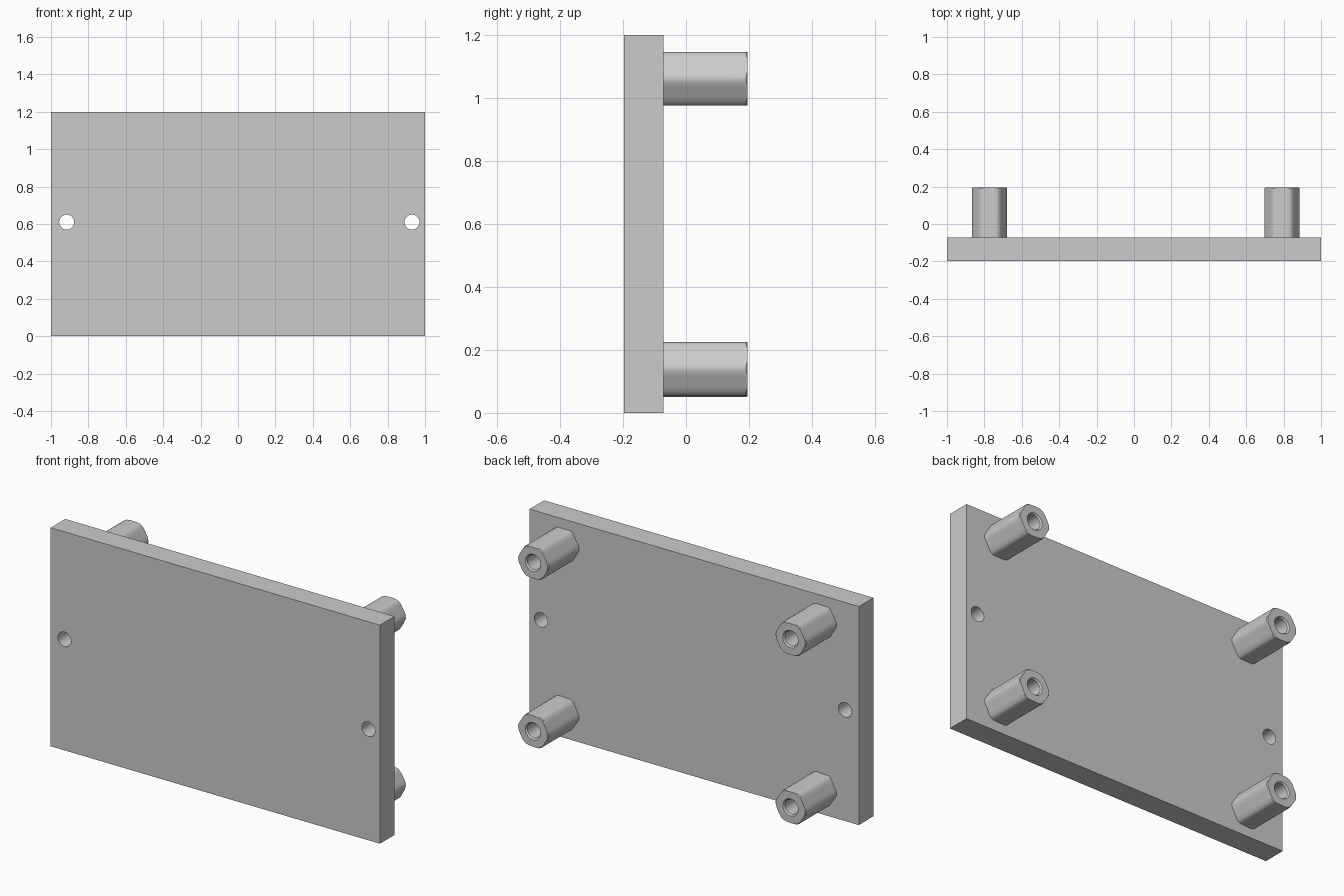
import bpy, bmesh
from math import sin, cos, radians

cube = bpy.data.objects.get("Cube")
if cube:
    bpy.data.objects.remove(cube, do_unlink=True)

grey = bpy.data.materials.new("plain_grey")
grey.use_nodes = True
grey.diffuse_color = (0.6, 0.6, 0.6, 1)
grey.node_tree.nodes["Principled BSDF"].inputs["Base Color"].default_value = (0.6, 0.6, 0.6, 1)

FRONT, BACK, END = -0.197, -0.071, 0.196      # plate faces and spacer ends along y
HOLE_Z, HOLE_R = 0.61, 0.04


def activate(obj):
    bpy.ops.object.select_all(action='DESELECT')
    obj.select_set(True)
    bpy.context.view_layer.objects.active = obj


# Flat plate
bpy.ops.mesh.primitive_cube_add(size=1, location=(0, (FRONT + BACK) / 2, 0.6))
plate = bpy.context.object
plate.name = "plate"
plate.scale = (2, BACK - FRONT, 1.2)
bpy.ops.object.transform_apply(location=True, scale=True, rotation=False)
plate.data.materials.append(grey)

# Two through holes near the ends
for x in (-0.916, 0.93):
    bpy.ops.mesh.primitive_cylinder_add(vertices=36, radius=HOLE_R, depth=1,
                                        location=(x, 0, HOLE_Z), rotation=(radians(90), 0, 0))
    cutter = bpy.context.object
    cutter.name = "hole_cutter"
    cutter.hide_render = True
    mod = plate.modifiers.new("hole", 'BOOLEAN')
    mod.object = cutter
    mod.operation = 'DIFFERENCE'
    mod.solver = 'EXACT'
    activate(plate)
    bpy.ops.object.modifier_apply(modifier=mod.name)
    bpy.data.objects.remove(cutter, do_unlink=True)
activate(plate)
bpy.ops.object.shade_smooth_by_angle(angle=radians(25))


# Hexagonal spacer with rounded corners, chamfered end and blind bore
FLAT, CORNER, CHAMFER = 0.085, 0.0935, 0.0895
ANGLES = [60 * k + a for k in range(6) for a in (-6, 0, 6, 18, 30, 42)]


def hex_radius(angle):
    return min(CORNER, FLAT / cos(radians(angle % 60 - 30)))


def spacer(name, x, z, turn):
    bm = bmesh.new()

    def ring(radius, depth):
        return [bm.verts.new((x + radius(a) * cos(radians(a + turn)), depth(a),
                              z + radius(a) * sin(radians(a + turn)))) for a in ANGLES]

    def end_radius(a):
        return min(hex_radius(a), CHAMFER)

    rings = [
        ring(hex_radius, lambda a: BACK - 0.01),
        ring(hex_radius, lambda a: END - 0.001 - (hex_radius(a) - end_radius(a))),
        ring(end_radius, lambda a: END),
        ring(lambda a: 0.047, lambda a: END),
        ring(lambda a: 0.04, lambda a: END - 0.008),
        ring(lambda a: 0.04, lambda a: BACK + 0.002),
    ]
    n = len(ANGLES)
    for low, high in zip(rings, rings[1:]):
        for i in range(n):
            j = (i + 1) % n
            bm.faces.new((low[i], low[j], high[j], high[i]))
    bm.faces.new(rings[0])
    bm.faces.new(rings[-1])
    bmesh.ops.recalc_face_normals(bm, faces=bm.faces)
    mesh = bpy.data.meshes.new(name)
    bm.to_mesh(mesh)
    bm.free()
    mesh.materials.append(grey)
    obj = bpy.data.objects.new(name, mesh)
    bpy.context.collection.objects.link(obj)
    activate(obj)
    bpy.ops.object.shade_smooth_by_angle(angle=radians(30))


for side, x in (("right", -0.772), ("left", 0.792)):
    spacer("upper_" + side + "_spacer", x, 1.062, 0)
    spacer("lower_" + side + "_spacer", x, 0.138, 3)
